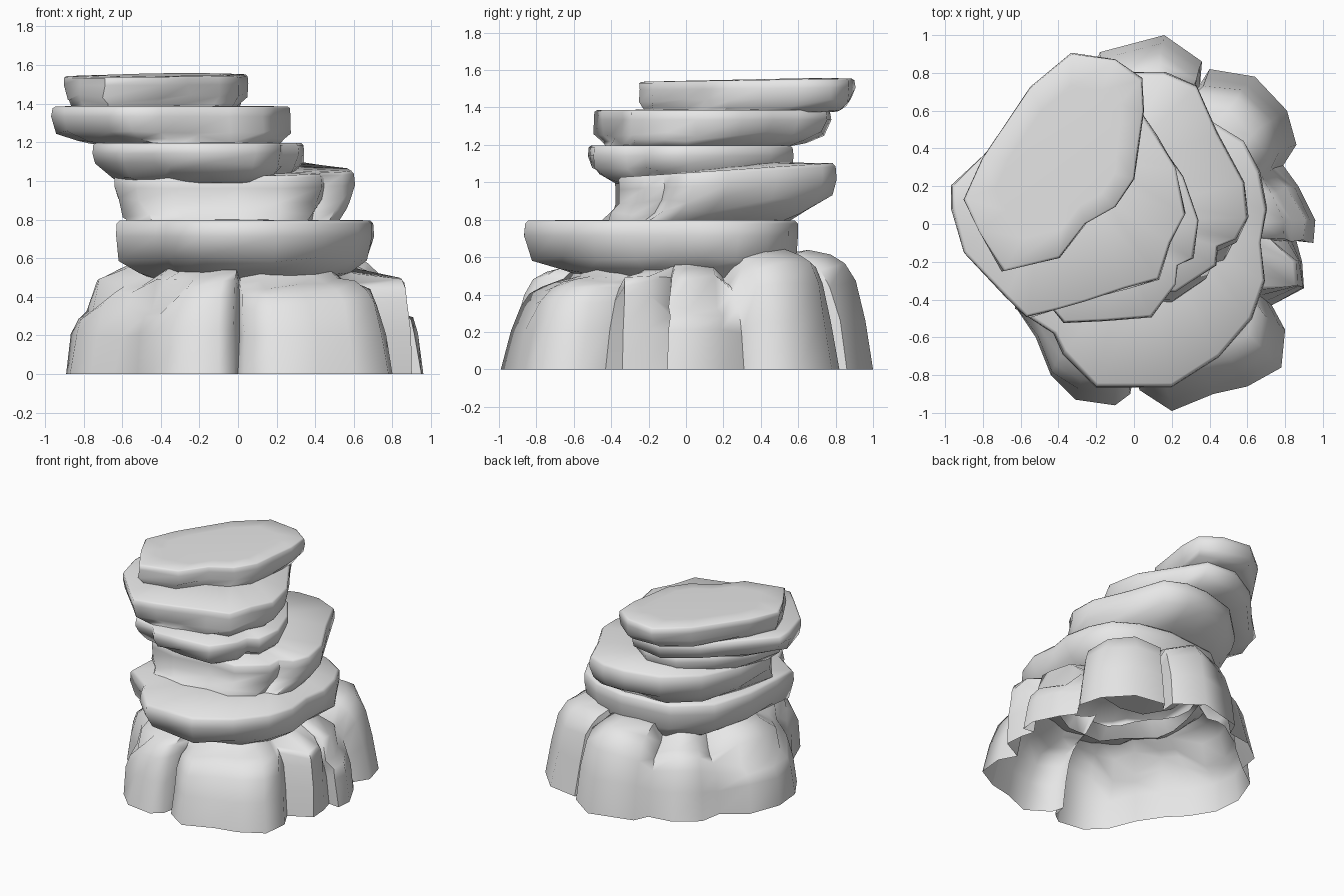
import bpy
import bmesh
import math
import random

random.seed(4)

stone = bpy.data.materials.new("grey stone")
stone.diffuse_color = (0.8, 0.8, 0.8, 1)


def loft(name, rings, cap_top=False):
    """Skin a stack of closed rings into one smooth-shaded rock."""
    bm = bmesh.new()
    loops = [[bm.verts.new(p) for p in ring] for ring in rings]
    n = len(loops[0])
    for low, high in zip(loops, loops[1:]):
        for i in range(n):
            j = (i + 1) % n
            bm.faces.new((low[i], low[j], high[j], high[i]))
    if cap_top:
        bm.faces.new(loops[-1])
    mesh = bpy.data.meshes.new(name)
    bm.to_mesh(mesh)
    bm.free()
    mesh.materials.append(stone)
    ob = bpy.data.objects.new(name, mesh)
    bpy.context.collection.objects.link(ob)
    bpy.ops.object.select_all(action='DESELECT')
    ob.select_set(True)
    bpy.context.view_layer.objects.active = ob
    bpy.ops.object.shade_smooth_by_angle(angle=math.radians(60))
    return ob


def shrink(ring, centre, s):
    """Scale a ring towards a centre in plan, keeping its heights."""
    cx, cy = centre
    return [(cx + (x - cx) * s, cy + (y - cy) * s, z) for x, y, z in ring]


EARLY = ((0, 1, 0.02), (0.2, 0.5, 0.025), (0.45, 0.1, 0.015))
LATE = ((0, 1, 0.02), (0.14, 0.55, 0.02), (0.34, 0.12, 0.015))


def slab(name, outline, z0, z1, centre, taper, profile, tilt=0.0,
         below=None, above=None):
    """Slab narrowing to its underside; tilt raises the back.
    below / above are the middles of the hidden openings into the stack."""
    cx, cy = centre
    mx = sum(p[0] for p in outline) / len(outline)
    my = sum(p[1] for p in outline) / len(outline)
    rings = []
    # (height fraction, share of the full taper, wobble)
    for f, t, w in profile + ((0.72, -0.02, 0.005), (0.93, 0, 0)):
        s = 1 - (1 - taper) * t
        ring = []
        for x, y in outline:
            px = cx + (x - cx) * s + random.uniform(-w, w)
            py = cy + (y - cy) * s + random.uniform(-w, w)
            z = z0 + (z1 - z0) * f + tilt * f * y
            if 0 < f < 0.7:
                z += random.uniform(-w, w)
            ring.append((px, py, z))
        rings.append(ring)
    if below:
        rings.insert(0, shrink(rings[0], below, 0.5))
    # Softly rounded top edge
    top = [(x, y, z1 + tilt * y) for x, y in outline]
    rings.append([(x, y, z - 0.004) for x, y, z in shrink(top, (mx, my), 0.975)])
    if above:
        rings.append(shrink(top, above, 0.45))
    else:
        rings.append(shrink(top, (mx, my), 0.7))
    return loft(name, rings, cap_top=not above)


# Base: hollow ring of fused boulders, each point is x, y, shoulder height.
# Points lower than 0.3 carry a ledge with a second step behind it.
base = [
    (-0.52, -0.60, 0.29), (-0.44, -0.80, 0.29), (-0.31, -0.93, 0.48),
    (-0.10, -0.96, 0.52), (-0.02, -0.90, 0.52), (0.00, -0.79, 0.46),
    (0.03, -0.88, 0.44), (0.20, -0.99, 0.44), (0.42, -0.90, 0.45),
    (0.60, -0.86, 0.46), (0.78, -0.76, 0.47), (0.80, -0.56, 0.46),
    (0.73, -0.43, 0.46), (0.90, -0.34, 0.48), (0.89, -0.20, 0.50),
    (0.86, -0.09, 0.29), (0.95, -0.10, 0.29), (0.96, 0.02, 0.29),
    (0.87, 0.20, 0.29), (0.79, 0.31, 0.44), (0.86, 0.42, 0.57),
    (0.81, 0.60, 0.60), (0.64, 0.78, 0.60), (0.40, 0.82, 0.58),
    (0.35, 0.74, 0.52), (0.36, 0.86, 0.56), (0.16, 1.00, 0.60),
    (-0.18, 0.91, 0.56), (-0.23, 0.80, 0.42), (-0.42, 0.77, 0.47),
    (-0.59, 0.64, 0.46), (-0.62, 0.47, 0.37), (-0.80, 0.34, 0.29),
    (-0.89, 0.10, 0.29), (-0.87, -0.12, 0.29), (-0.76, -0.30, 0.46),
    (-0.64, -0.42, 0.44),
]
rings = [[(x, y, 0) for x, y, h in base]]
plain_profile = ((0.45, 0.95), (0.78, 0.90), (0.94, 0.845), (1.01, 0.77),
                 (1.08, 0.66))
ledge_profile = ((0.74, 0.97), (1.00, 0.935), (1.12, 0.87), (1.70, 0.83),
                 (1.88, 0.68))
for i in range(5):
    ring = []
    for x, y, h in base:
        f, s = (ledge_profile if h < 0.3 else plain_profile)[i]
        if x > 0.88 and y < -0.15 and i < 4:
            s = 1 - 0.25 * (1 - s)          # upright right-hand boulder
        w = 0.01
        ring.append((x * s + random.uniform(-w, w),
                     y * s + random.uniform(-w, w),
                     h * f + random.uniform(-w, w)))
    rings.append(ring)
rings.append([(x * 0.53, y * 0.53, 0.61) for x, y, h in base])
loft("boulder_base", rings)

# Broad lowest slab, reaching forward, open to the hollow base
slab("lowest_slab", [
    (-0.20, -0.86), (0.20, -0.86), (0.45, -0.70), (0.62, -0.50),
    (0.69, -0.30), (0.67, -0.10), (0.70, 0.08), (0.66, 0.28),
    (0.58, 0.44), (0.40, 0.55), (0.15, 0.60), (-0.25, 0.56),
    (-0.50, 0.36), (-0.60, 0.05), (-0.62, -0.25), (-0.63, -0.44),
    (-0.42, -0.58), (-0.37, -0.68)],
    0.49, 0.80, (0.1, 0.3), 0.72, LATE, above=(0, 0.15))

# Thick middle slab, rising and overhanging at the back
slab("middle_slab", [
    (-0.52, -0.33), (-0.30, -0.38), (0.00, -0.34), (0.22, -0.36),
    (0.43, -0.22), (0.44, -0.12), (0.54, -0.08), (0.60, 0.03),
    (0.58, 0.22), (0.44, 0.48), (0.33, 0.73), (0.16, 0.80),
    (-0.02, 0.80), (-0.28, 0.73), (-0.50, 0.52), (-0.62, 0.20),
    (-0.64, -0.15)],
    0.78, 1.055, (0, -0.8), 0.83, EARLY, tilt=0.065,
    below=(0, 0.1), above=(-0.2, 0.02))

# Narrow slab beneath the upper pair
slab("narrow_slab", [
    (-0.60, -0.42), (-0.44, -0.44), (-0.37, -0.52), (-0.15, -0.51),
    (0.09, -0.49), (0.22, -0.32), (0.23, -0.22), (0.31, -0.18),
    (0.34, 0.02), (0.26, 0.25), (0.12, 0.45), (-0.05, 0.57),
    (-0.30, 0.55), (-0.52, 0.38), (-0.70, 0.15), (-0.75, -0.12)],
    0.99, 1.20, (-0.05, 0.1), 0.77, EARLY,
    below=(-0.2, 0.02), above=(-0.25, 0.05))

# Upper slab
slab("upper_slab", [
    (-0.57, -0.49), (-0.40, -0.45), (-0.26, -0.41), (-0.05, -0.34),
    (0.13, -0.29), (0.19, -0.10), (0.27, 0.05), (0.22, 0.30),
    (0.12, 0.46), (0.03, 0.60), (-0.06, 0.75), (-0.30, 0.77),
    (-0.56, 0.62), (-0.80, 0.36), (-0.96, 0.20), (-0.96, 0.08),
    (-0.90, -0.15), (-0.68, -0.38)],
    1.19, 1.39, (0, -0.2), 0.77, LATE,
    below=(-0.25, 0.05), above=(-0.45, 0.35))

# Smooth flat cap slab
slab("cap_slab", [
    (-0.90, 0.13), (-0.82, -0.04), (-0.69, -0.25), (-0.40, -0.18),
    (-0.26, 0.00), (-0.10, 0.09), (0.00, 0.24), (0.02, 0.40),
    (0.05, 0.60), (0.04, 0.77), (-0.10, 0.87), (-0.33, 0.90),
    (-0.55, 0.72), (-0.80, 0.35)],
    1.375, 1.545, (-0.5, 0.0), 0.90, LATE, tilt=0.015, below=(-0.45, 0.35))
